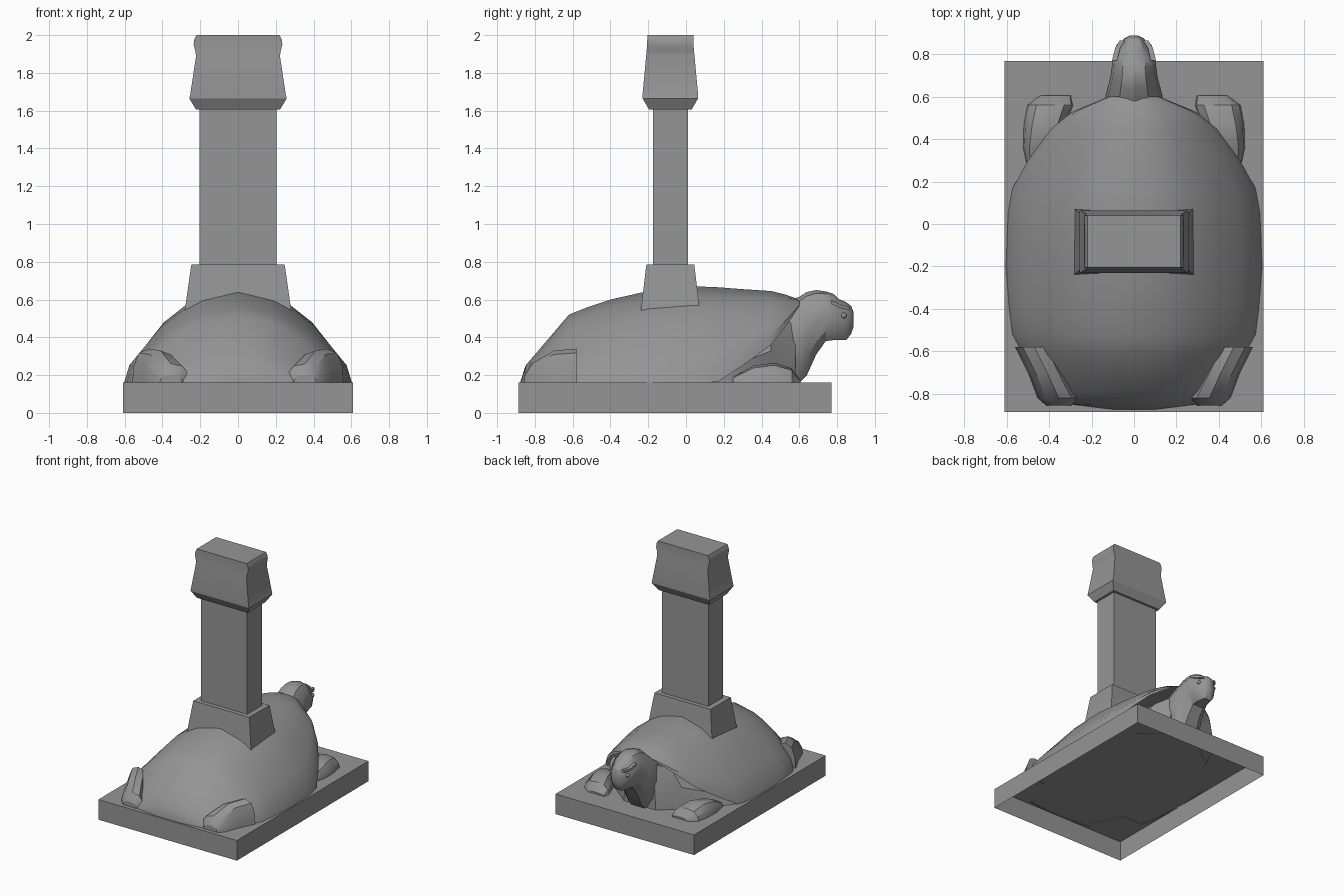
import bpy, math

cube = bpy.data.objects.get("Cube")
if cube:
    bpy.data.objects.remove(cube, do_unlink=True)

stone = bpy.data.materials.new("grey_stone")
stone.use_nodes = True
colour = (0.3, 0.3, 0.3, 1)
stone.diffuse_color = colour
stone.node_tree.nodes["Principled BSDF"].inputs["Base Color"].default_value = colour


def loft(name, rings, closed=True, cap_start=True, cap_end=True, angle=30):
    """Skin a list of equal-length rings into one object."""
    n = len(rings[0])
    verts = [p for ring in rings for p in ring]
    faces = []
    for r in range(len(rings) - 1):
        for i in range(n if closed else n - 1):
            j = (i + 1) % n
            faces.append((r * n + i, r * n + j, (r + 1) * n + j, (r + 1) * n + i))
    if cap_start:
        faces.append(tuple(reversed(range(n))))
    if cap_end:
        faces.append(tuple(range(len(verts) - n, len(verts))))
    mesh = bpy.data.meshes.new(name)
    mesh.from_pydata(verts, [], faces)
    mesh.materials.append(stone)
    obj = bpy.data.objects.new(name, mesh)
    bpy.context.collection.objects.link(obj)
    bpy.ops.object.select_all(action='DESELECT')
    obj.select_set(True)
    bpy.context.view_layer.objects.active = obj
    bpy.ops.object.shade_smooth_by_angle(angle=math.radians(angle))
    return obj


def rect(z, hx, hy, cy):
    return [(-hx, cy - hy, z), (hx, cy - hy, z), (hx, cy + hy, z), (-hx, cy + hy, z)]


def arch(half, y, cx, w, low, top):
    """Cross-section in the xz plane from a normalised half profile, right to left."""
    pts = half + [(-x, z) for x, z in reversed(half[:-1])]
    return [(cx + x * w, y, low + z * (top - low)) for x, z in pts]


# Plinth, open underneath
loft("plinth", [rect(0, .61, .8275, -.058), rect(.16, .61, .8275, -.058)], cap_start=False)

# Stele: flared foot, shaft and moulded cap
CY = -.083
loft("stele_foot", [rect(.5, .288, .161, CY), rect(.785, .247, .127, CY)], cap_start=False)
loft("stele_shaft", [rect(.78, .204, .093, CY), rect(1.62, .204, .093, CY)])
cap = [(1.605, .222, .112), (1.665, .258, .147), (1.685, .253, .147), (1.89, .222, .128),
       (1.92, .227, .125), (1.95, .235, .123), (1.975, .232, .122), (2.0, .22, .122)]
loft("stele_cap", [rect(z, hx, hy, CY) for z, hx, hy in cap])

# Domed shell: y, half width, rim height, crown height
dome = [(1, 0), (.95, .2), (.83, .38), (.66, .63), (.45, .82), (.31, .91), (0, 1)]
shell = [(-.875, .1, .155, .17), (-.85, .3, .155, .25), (-.79, .4, .155, .32),
         (-.62, .52, .155, .52), (-.52, .575, .155, .56), (-.4, .59, .155, .6),
         (-.2, .605, .155, .645), (.05, .595, .155, .67), (.17, .572, .165, .665),
         (.3, .5, .25, .655), (.45, .39, .36, .645), (.53, .29, .46, .625),
         (.6, .12, .565, .6)]
loft("shell", [arch(dome, y, 0, w, lo, hi) for y, w, lo, hi in shell],
     closed=False, cap_end=False)

# Chest under the front of the shell
lump = [(1, 0), (.92, .5), (.6, .88), (0, 1)]
chest = [(.1, .57, .3), (.17, .55, .32), (.3, .45, .38), (.45, .3, .5), (.58, .14, .56)]
loft("chest", [arch(lump, y, 0, w, .155, h) for y, w, h in chest], cap_start=False)

# Neck and head: y, half width, bottom, top
skull = [(.45, 0), (.85, .2), (1, .5), (.9, .75), (.5, .95), (0, 1)]
head = [(.48, .13, .16, .57), (.6, .135, .16, .615), (.64, .125, .2, .64), (.69, .112, .31, .65),
        (.74, .105, .38, .643), (.78, .1, .385, .63), (.81, .088, .385, .602),
        (.85, .068, .387, .585), (.875, .045, .42, .565), (.888, .02, .46, .53)]
loft("neck_and_head", [arch(skull, y, 0, w, lo, hi) for y, w, lo, hi in head])

# Limbs on both sides: y, centre x, half width, top
front_foot = [(.25, .47, .03, .19), (.36, .448, .075, .25), (.47, .42, .1, .265),
              (.56, .395, .108, .235), (.605, .37, .075, .175)]
hind_foot = [(-.855, .355, .06, .2), (-.82, .355, .1, .26), (-.7, .41, .09, .33),
             (-.58, .47, .09, .34)]
for side, s in (("left", 1), ("right", -1)):
    for part, rows in (("front_foot", front_foot), ("hind_foot", hind_foot)):
        loft(f"{part}_{side}", [arch(lump, y, s * cx, w, .155, h) for y, cx, w, h in rows])
    # Brow ridge over the eye, and the eye itself
    loft(f"brow_{side}", [[(s * x + dx, y, z + dz) for dx, dz in
                           ((-.012, -.01), (.012, -.01), (.012, .01), (-.012, .01))]
                          for x, y, z in ((.092, .77, .585), (.077, .83, .56), (.055, .865, .555))])
    bpy.ops.mesh.primitive_uv_sphere_add(segments=10, ring_count=6, radius=.016,
                                         location=(s * .07, .835, .515))
    eye = bpy.context.object
    eye.name = f"eye_{side}"
    eye.data.materials.append(stone)

# Make every surface face outward
for obj in list(bpy.context.collection.objects):
    if obj.type == 'MESH' and stone.name in obj.data.materials:
        bpy.context.view_layer.objects.active = obj
        bpy.ops.object.mode_set(mode='EDIT')
        bpy.ops.mesh.select_all(action='SELECT')
        bpy.ops.mesh.normals_make_consistent(inside=False)
        bpy.ops.object.mode_set(mode='OBJECT')
